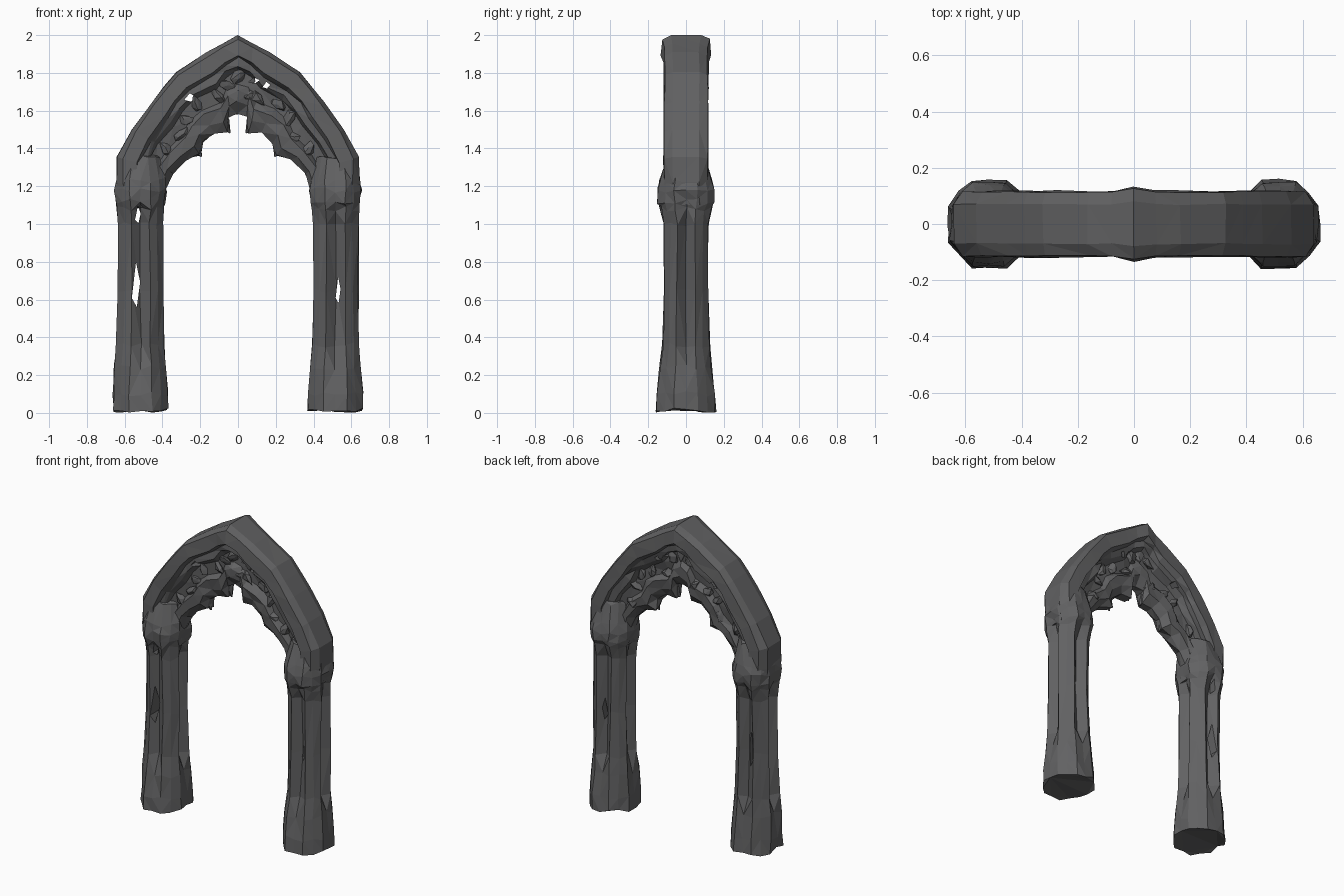
import bpy, bmesh, math, random
from mathutils import Vector, Matrix

random.seed(7)
cube = bpy.data.objects.get("Cube")
if cube:
    bpy.data.objects.remove(cube, do_unlink=True)

stone = bpy.data.materials.new("dark grey stone")
stone.use_nodes = True
GREY = (0.12, 0.12, 0.123, 1)
stone.diffuse_color = GREY
bsdf = stone.node_tree.nodes["Principled BSDF"]
bsdf.inputs["Base Color"].default_value = GREY
bsdf.inputs["Roughness"].default_value = 0.9


def rough(amount):
    return random.uniform(-amount, amount)


def finish(bm, name):
    bmesh.ops.recalc_face_normals(bm, faces=bm.faces)
    mesh = bpy.data.meshes.new(name)
    bm.to_mesh(mesh)
    bm.free()
    mesh.materials.append(stone)
    obj = bpy.data.objects.new(name, mesh)
    bpy.context.collection.objects.link(obj)
    return obj


def loft(rings, name):
    """Skin closed rings of points and cap both ends."""
    bm = bmesh.new()
    loops = [[bm.verts.new(p) for p in ring] for ring in rings]
    n = len(loops[0])
    for a, b in zip(loops, loops[1:]):
        for i in range(n):
            j = (i + 1) % n
            bm.faces.new((a[i], a[j], b[j], b[i]))
    bm.faces.new(loops[0])
    bm.faces.new(loops[-1])
    bmesh.ops.triangulate(bm, faces=bm.faces)
    return finish(bm, name)


def pierce(obj, holes):
    """Cut ragged diamond openings right through, front to back."""
    bm = bmesh.new()
    for x, z, w, h in holes:
        front, back = [[bm.verts.new((x + dx * w, y, z + dz * h))
                        for dx, dz in ((-1, -.6), (.2, -1), (1, .1), (0, 1))]
                       for y in (-.4, .4)]
        bm.faces.new(front)
        bm.faces.new(back)
        for i in range(4):
            j = (i + 1) % 4
            bm.faces.new((front[i], front[j], back[j], back[i]))
    cutter = finish(bm, "opening_cutter")
    cutter.hide_render = True
    mod = obj.modifiers.new("openings", 'BOOLEAN')
    mod.operation, mod.solver, mod.object = 'DIFFERENCE', 'EXACT', cutter
    graph = bpy.context.evaluated_depsgraph_get()
    cut = bpy.data.meshes.new_from_object(obj.evaluated_get(graph))
    obj.modifiers.clear()
    obj.data = cut
    bpy.data.objects.remove(cutter, do_unlink=True)


# Clustered columns: height, half width, half depth, flute depth
COLUMN = [(.015, .146, .158, 0), (.1, .145, .152, 0), (.24, .138, .14, .04),
          (.36, .128, .125, .16), (.65, .121, .115, .2), (1.0, .121, .118, .18),
          (1.08, .125, .135, .1), (1.12, .13, .152, .04), (1.18, .138, .15, 0),
          (1.23, .13, .138, 0), (1.36, .1, .1, 0)]


def column(side, name):
    rings = []
    for z, rx, ry, flute in COLUMN:
        ring = []
        for k in range(16):
            a = k * math.tau / 16
            f = 1 - 2 * flute if k % 4 == 0 else 1.03 if k % 4 == 2 else 1.07
            ring.append((side * .516 + rx * f * math.cos(a) + rough(.005),
                         ry * f * math.sin(a) + rough(.005),
                         z + rough(.014)))
        rings.append(ring)
    return loft(rings, name)


left_column = column(1, "left_column")
right_column = column(-1, "right_column")
pierce(left_column, [(.53, .65, .013, .07)])
pierce(right_column, [(-.53, 1.05, .015, .045), (-.54, .68, .022, .12)])

# Pointed arch: outer edge and cusped inner edge at each station
STATIONS = [((.63, 1.1), (.395, 1.08)), ((.645, 1.22), (.39, 1.17)),
            ((.64, 1.355), (.35, 1.27)), ((.56, 1.5), (.28, 1.34)),
            ((.455, 1.645), (.2, 1.365)), ((.39, 1.73), (.185, 1.43)),
            ((.325, 1.805), (.12, 1.48)), ((.165, 1.91), (.055, 1.485)),
            ((.08, 1.955), (.045, 1.57)), ((0, 2), (0, 1.59))]
# Moulding from outer to inner edge: fraction across, half depth
MOULDING = [(0, .07), (.05, .114), (.26, .118), (.3, .085), (.4, .08),
            (.46, .045), (.62, .035), (.7, .065), (.86, .06), (1, .025)]


def arch_point(station, t, mirror):
    (ox, oz), (ix, iz) = STATIONS[station]
    t = t ** min(1, .5 + station * .13)
    return Vector((mirror * (ox + (ix - ox) * t), 0, oz + (iz - oz) * t))


rings = []
path = [(i, -1) for i in range(10)] + [(i, 1) for i in range(8, -1, -1)]
for station, mirror in path:
    wide = 1.12 if station == 9 else 1
    ring = []
    for y_sign, profile in ((-1, MOULDING), (1, MOULDING[::-1])):
        for t, depth in profile:
            p = arch_point(station, t, mirror)
            r = .003 if t < .3 else .008
            ring.append(p + Vector((rough(r), y_sign * depth * wide + rough(r),
                                    rough(r) if t else 0)))
    rings.append(ring)
arch = loft(rings, "pointed_arch")
pierce(arch, [(-.255, 1.67, .03, .022), (.085, 1.76, .03, .015),
              (.15, 1.735, .02, .018)])

# Ragged carved leaves on both faces of the tracery
bm = bmesh.new()
for station, mirror in path:
    if station < 3:
        continue
    for y_sign in (-1, 1):
        p = arch_point(station, random.uniform(.5, .72), mirror)
        p.y = y_sign * .045
        turn = Matrix.Rotation(rough(3), 4, 'Y') @ Matrix.Rotation(rough(.6), 4, 'X')
        size = Matrix.Diagonal((.05, .022, .028, 1))
        made = bmesh.ops.create_icosphere(bm, subdivisions=1, radius=1,
                                          matrix=Matrix.Translation(p) @ turn @ size)
        for v in made["verts"]:
            v.co += Vector((rough(.01), rough(.008), rough(.01)))
finish(bm, "tracery_leaves")

# Hanging cusp tips along the inner edge
bm = bmesh.new()
for station in (4, 7):
    for mirror in (-1, 1):
        p = arch_point(station, .96, mirror) + Vector((0, 0, .01))
        aim = Matrix.Rotation(math.pi + mirror * .5, 4, 'Y')
        bmesh.ops.create_cone(bm, cap_ends=True, segments=5, radius1=.035,
                              radius2=.004, depth=.07,
                              matrix=Matrix.Translation(p) @ aim)
finish(bm, "cusp_tips")
